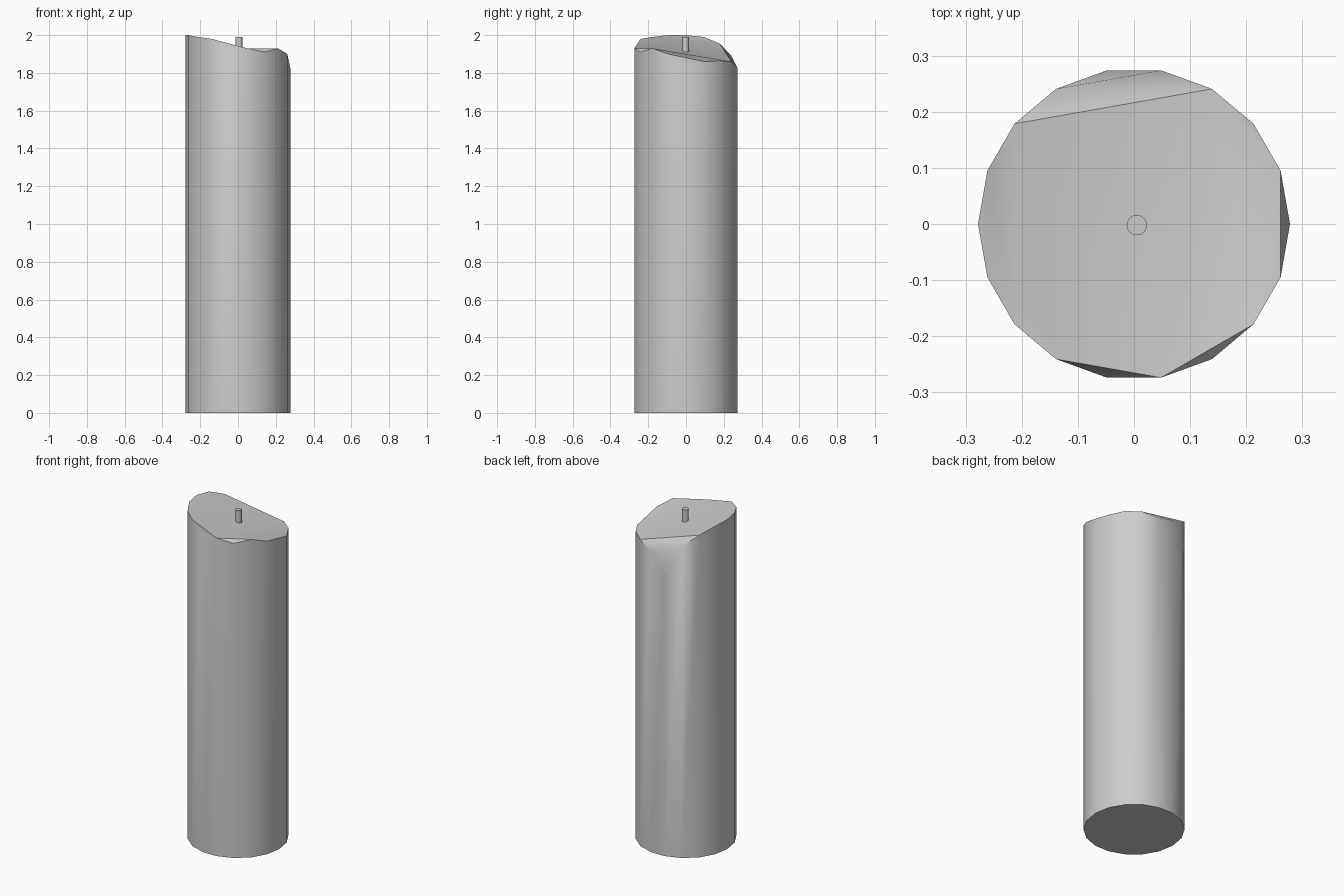
import bpy, bmesh
from math import cos, sin, tau, radians

if "Cube" in bpy.data.objects:
    bpy.data.objects.remove(bpy.data.objects["Cube"])

R, SIDES = 0.278, 18
# Rim height at every 20 degrees, counter-clockwise from +x
rim = [1.82, 1.86, 1.865, 1.86, 1.825, 1.70, 1.89, 1.955, 1.99,
       2.0, 2.0, 1.99, 1.98, 1.925, 1.93, 1.91, 1.93, 1.90]
# Facets of the melted top, by rim index
facets = [(14, 15, 16), (14, 16, 3), (16, 17, 1), (17, 0, 1), (16, 1, 3), (1, 2, 3),
          (3, 4, 6), (4, 5, 6), (3, 6, 7), (3, 7, 14), (7, 12, 14), (12, 13, 14),
          (7, 11, 12), (7, 8, 11), (8, 10, 11), (8, 9, 10)]


def smooth(obj):
    bpy.ops.object.select_all(action='DESELECT')
    obj.select_set(True)
    bpy.context.view_layer.objects.active = obj
    bpy.ops.object.shade_smooth_by_angle(angle=radians(35))


# Wax body: straight sides with an unevenly melted rim
bm = bmesh.new()
low, high = [], []
for k, z in enumerate(rim):
    a = tau * k / SIDES
    low.append(bm.verts.new((R * cos(a), R * sin(a), 0)))
    high.append(bm.verts.new((R * cos(a), R * sin(a), z)))
for k in range(SIDES):
    n = (k + 1) % SIDES
    bm.faces.new((low[k], low[n], high[n], high[k]))
bm.faces.new(low[::-1])
for f in facets:
    bm.faces.new([high[i] for i in sorted(f)])
bmesh.ops.recalc_face_normals(bm, faces=bm.faces)
mesh = bpy.data.meshes.new("candle_body")
bm.to_mesh(mesh)
bm.free()
body = bpy.data.objects.new("candle_body", mesh)
bpy.context.collection.objects.link(body)
smooth(body)

# Wick
bpy.ops.mesh.primitive_cylinder_add(vertices=16, radius=0.018, depth=0.09,
                                    location=(0.005, -0.002, 1.945))
wick = bpy.context.object
wick.name = "wick"
smooth(wick)
